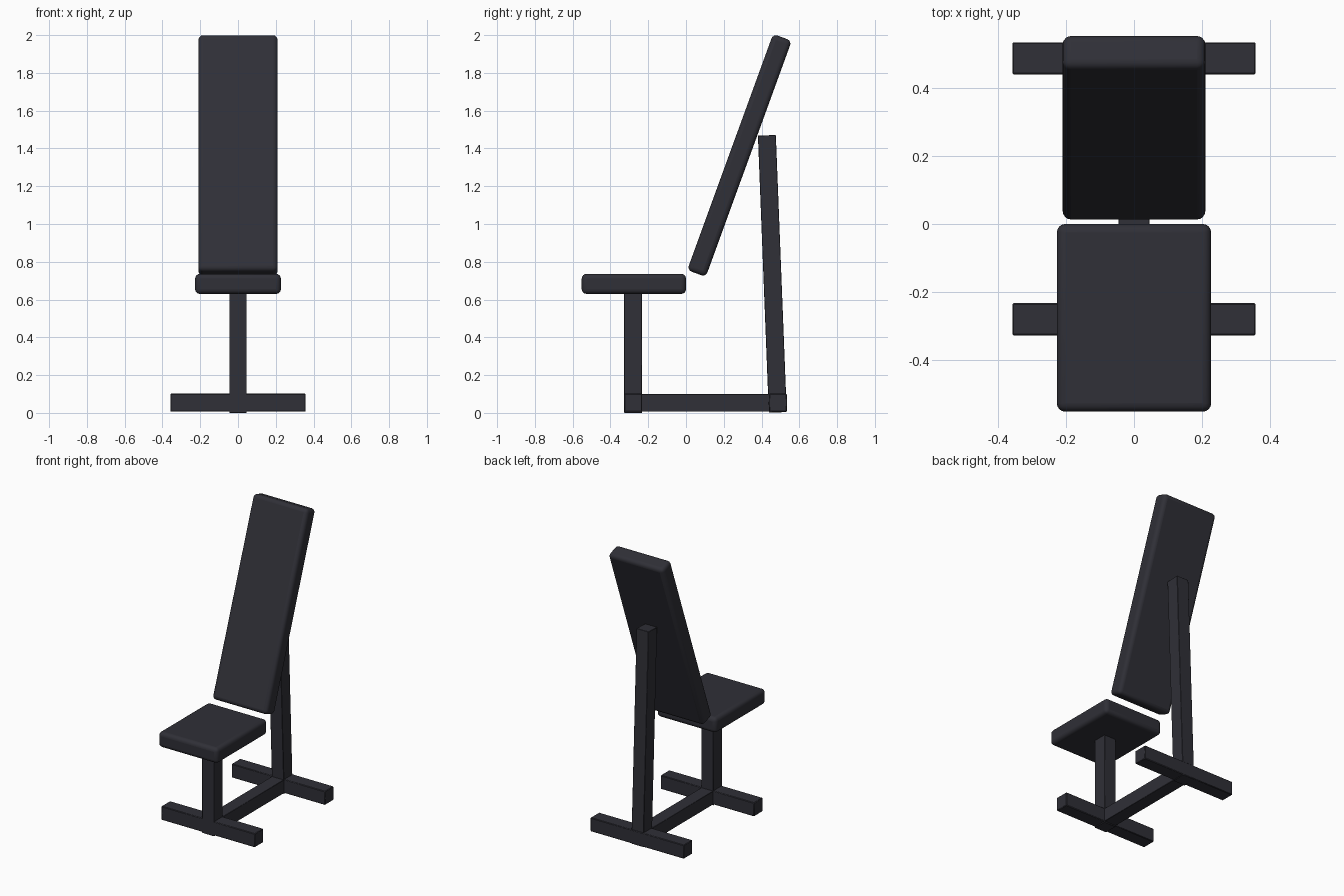
import bpy
import math

if "Cube" in bpy.data.objects:
    bpy.data.objects.remove(bpy.data.objects["Cube"], do_unlink=True)

# One dark charcoal finish for padding and frame
charcoal = bpy.data.materials.new("charcoal")
charcoal.use_nodes = True
colour = (0.029, 0.029, 0.038, 1)
charcoal.diffuse_color = colour
charcoal.node_tree.nodes["Principled BSDF"].inputs["Base Color"].default_value = colour


def box(name, centre, size, bevel, segments, tilt=0):
    """Rounded box, tilted about the x axis by a number of degrees."""
    bpy.ops.mesh.primitive_cube_add(size=1, location=centre)
    obj = bpy.context.object
    obj.name = name
    obj.scale = size
    bpy.ops.object.transform_apply(location=False, rotation=False, scale=True)
    obj.rotation_euler.x = math.radians(tilt)
    mod = obj.modifiers.new("rounded_edges", "BEVEL")
    mod.width = bevel
    mod.segments = segments
    obj.data.materials.append(charcoal)
    bpy.ops.object.shade_smooth_by_angle(angle=math.radians(35))
    return obj


TUBE = 0.095
FRONT_Y, REAR_Y = -0.28, 0.487

# Padding
box("seat_pad", (0, -0.276, 0.683), (0.454, 0.552, 0.106), 0.025, 4)
box("backrest_pad", (0, 0.283, 1.363), (0.42, 1.33, 0.105), 0.025, 4, tilt=70)

# Cross feet
for name, y in (("front_foot", FRONT_Y), ("rear_foot", REAR_Y)):
    box(name, (0, y, 0.054), (0.716, TUBE, TUBE), 0.004, 1)

# Spine joining the feet
box("floor_beam", (0, (FRONT_Y + REAR_Y) / 2, 0.053),
    (TUBE - 0.004, REAR_Y - FRONT_Y, TUBE - 0.002), 0.002, 1)

# Uprights
box("seat_post", (0, FRONT_Y, 0.32), (TUBE - 0.003, TUBE, 0.64), 0.002, 1)
box("backrest_post", (0, 0.457, 0.736), (TUBE - 0.003, TUBE, 1.468), 0.002, 1, tilt=2.25)
